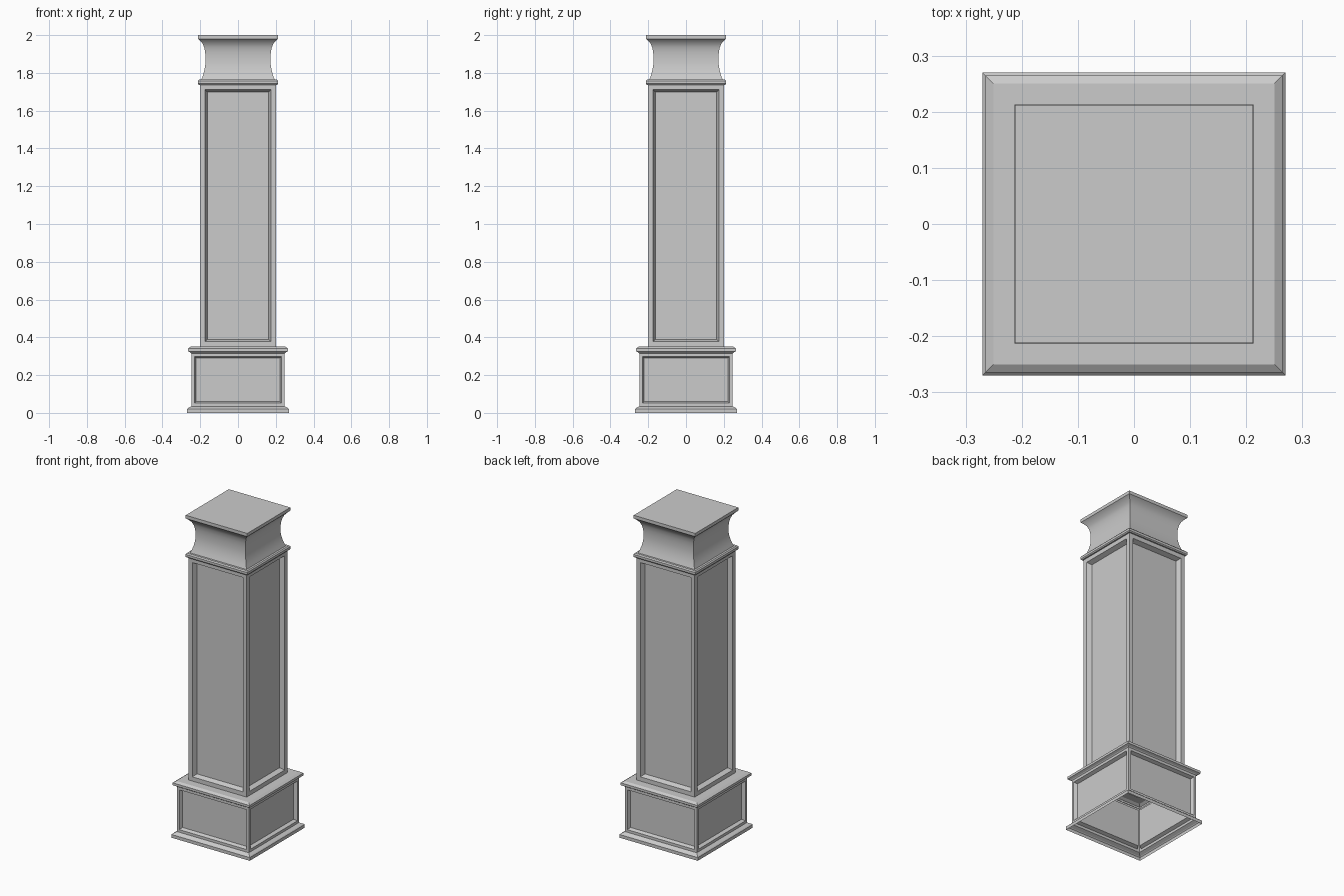
import bpy, bmesh

if "Cube" in bpy.data.objects:
    bpy.data.objects.remove(bpy.data.objects["Cube"])


def square_shell(name, profile, panel_band=None, margin=0, slope=0, depth=0, cap=False):
    """Loft square rings (half width, z); optionally recess a panel in one band."""
    bm = bmesh.new()
    rings = [[bm.verts.new((sx * r, sy * r, z))
              for sx, sy in ((-1, -1), (1, -1), (1, 1), (-1, 1))]
             for r, z in profile]
    panels = []
    for k, (a, b) in enumerate(zip(rings, rings[1:])):
        for i in range(4):
            j = (i + 1) % 4
            f = bm.faces.new((a[i], a[j], b[j], b[i]))
            if k == panel_band:
                panels.append(f)
    if cap:
        bm.faces.new(rings[-1])
    bm.normal_update()
    if panels:
        bmesh.ops.inset_individual(bm, faces=panels, thickness=margin)
        bm.normal_update()
        bmesh.ops.inset_individual(bm, faces=panels, thickness=slope, depth=-depth)
    me = bpy.data.meshes.new(name)
    bm.to_mesh(me)
    bm.free()
    ob = bpy.data.objects.new(name, me)
    bpy.context.collection.objects.link(ob)
    return ob


# Hollow plinth, open underneath, with foot moulding, panels and ledge
square_shell("plinth", [
    (0.27, 0.0), (0.27, 0.02), (0.265, 0.025), (0.247, 0.035),
    (0.247, 0.315), (0.252, 0.32), (0.265, 0.326), (0.265, 0.341),
    (0.25, 0.351), (0.20, 0.351)],
    panel_band=3, margin=0.023, slope=0.012, depth=0.02)

# Tall panelled shaft
square_shell("shaft", [(0.20, 0.351), (0.20, 1.737)],
             panel_band=0, margin=0.037, slope=0.016, depth=0.028)

# Neck moulding between shaft and capital
square_shell("neck_moulding", [
    (0.20, 1.737), (0.208, 1.737), (0.213, 1.743), (0.213, 1.757),
    (0.207, 1.764), (0.194, 1.764)])

# Concave flared capital with flat top slab
capital = square_shell("capital", [
    (0.194, 1.764), (0.186, 1.785), (0.179, 1.81), (0.174, 1.835),
    (0.172, 1.86), (0.172, 1.885), (0.174, 1.91), (0.179, 1.935),
    (0.188, 1.956), (0.204, 1.974), (0.212, 1.98), (0.212, 2.0)], cap=True)
bpy.context.view_layer.objects.active = capital
capital.select_set(True)
bpy.ops.object.shade_smooth_by_angle()
